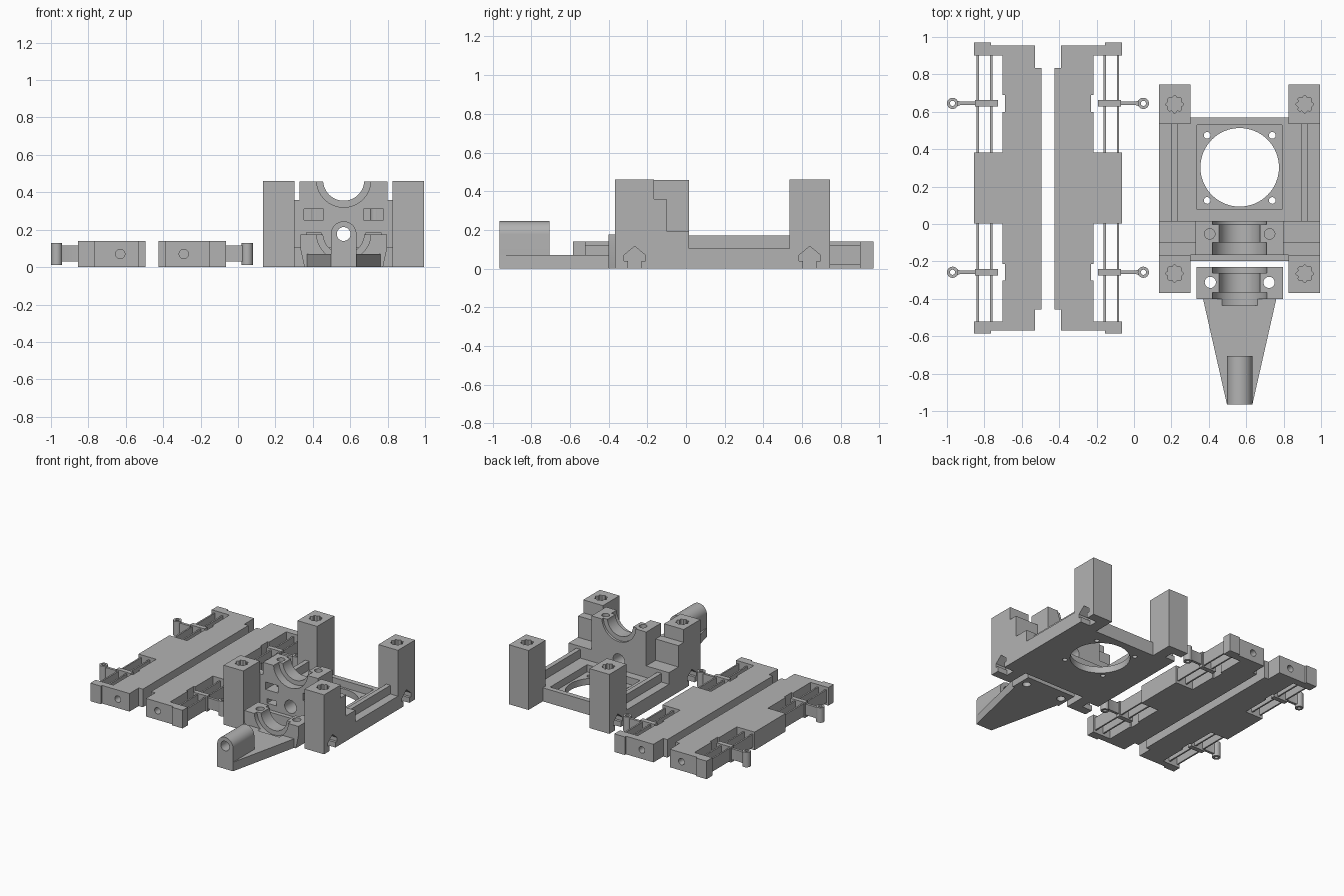
import bpy, bmesh, math
from mathutils import Matrix, Vector

if "Cube" in bpy.data.objects:
    bpy.data.objects.remove(bpy.data.objects["Cube"])

grey = bpy.data.materials.new("plain grey")
grey.use_nodes = True
grey.diffuse_color = (0.45, 0.45, 0.45, 1)
grey.node_tree.nodes["Principled BSDF"].inputs["Base Color"].default_value = grey.diffuse_color
parts = []


def add(name, bm):
    mesh = bpy.data.meshes.new(name)
    bmesh.ops.recalc_face_normals(bm, faces=bm.faces)
    bm.to_mesh(mesh)
    bm.free()
    mesh.materials.append(grey)
    ob = bpy.data.objects.new(name, mesh)
    bpy.context.collection.objects.link(ob)
    parts.append(ob)
    return ob


def prism(name, axis, pts, lo, hi):
    """Extrude a 2D outline along an axis; outlines are yz, xz or xy."""
    place = {"x": lambda a, b, t: (t, a, b),
             "y": lambda a, b, t: (a, t, b),
             "z": lambda a, b, t: (a, b, t)}[axis]
    bm = bmesh.new()
    face = bm.faces.new([bm.verts.new(place(a, b, lo)) for a, b in pts])
    ext = bmesh.ops.extrude_face_region(bm, geom=[face])
    verts = [g for g in ext["geom"] if isinstance(g, bmesh.types.BMVert)]
    bmesh.ops.translate(bm, verts=verts, vec=Vector(place(0, 0, hi - lo)))
    return add(name, bm)


def box(name, x0, x1, y0, y1, z0, z1):
    return prism(name, "z", [(x0, y0), (x1, y0), (x1, y1), (x0, y1)], z0, z1)


def ring(a, b, r, n=32, lobe=0.0):
    out = []
    for i in range(n):
        t = 2 * math.pi * i / n
        q = r + lobe * math.cos(8 * t)
        out.append((a + q * math.cos(t), b + q * math.sin(t)))
    return out


def cut(ob, *cutters):
    for c in cutters:
        mod = ob.modifiers.new("cut", "BOOLEAN")
        mod.operation = "DIFFERENCE"
        mod.solver = "EXACT"
        mod.object = c
        bpy.context.view_layer.objects.active = ob
        bpy.ops.object.modifier_apply(modifier=mod.name)
        parts.remove(c)
        bpy.data.objects.remove(c)


def mirror(ob, centre, name):
    new = ob.copy()
    new.data = ob.data.copy()
    new.name = name
    new.data.transform(Matrix.Translation((2 * centre, 0, 0)) @ Matrix.Scale(-1, 4, (1, 0, 0)))
    new.data.flip_normals()
    bpy.context.collection.objects.link(new)
    parts.append(new)


RAIL_C, CAR = -0.46, 0.565
CLIPS = (0.645, -0.258)

# Slide rail: comb-shaped body with end holes and clip notches
rail = prism("right_rail", "z", [
    (-.855, .97), (-.765, .97), (-.765, .955), (-.53, .955), (-.53, .835),
    (-.495, .835), (-.495, -.457), (-.53, -.457), (-.53, -.57), (-.765, -.57),
    (-.765, -.585), (-.855, -.585), (-.855, -.52), (-.703, -.52), (-.703, .003),
    (-.855, .003), (-.855, .382), (-.703, .382), (-.703, .90), (-.855, .90)], 0, .14)
for y in (-.57, .955):
    cut(rail, prism("cutter", "y", ring(-.63, .07, .025), y - .08, y + .08))
for y in CLIPS:
    cut(rail, box("cutter", -.72, -.69, y - .045, y + .045, -.1, .3))
mirror(rail, RAIL_C, "left_rail")

# Thin flexure strips in the rail openings
for y0, y1 in ((-.525, .008), (.377, .905)):
    for x in (-.835, -.763):
        strip = box("right_flexure", x - .006, x + .006, y0, y1, .02, .12)
        mirror(strip, RAIL_C, "left_flexure")

# Spring clips: slider, arm and round grip
for y in CLIPS:
    slider = box("right_clip_slider", -.85, -.727, y - .018, y + .018, .01, .13)
    arm = prism("right_clip_arm", "z", [(-.955, y - .018), (-.93, y - .01), (-.84, y - .01),
                (-.84, y + .01), (-.93, y + .01), (-.955, y + .018)], .03, .115)
    grip = prism("right_clip_grip", "z", ring(-.97, y, .03, 24), .012, .128)
    cut(grip, prism("cutter", "z", ring(-.97, y, .014, 16), -.1, .3))
    for ob in (slider, arm, grip):
        mirror(ob, RAIL_C, ob.name.replace("right", "left"))

# Carriage base with square recess, round opening and screw holes
base = prism("carriage_base", "z", [
    (.135, -.165), (.303, -.165), (.303, -.197), (.827, -.197), (.827, -.165), (.995, -.165),
    (.995, .535), (.827, .535), (.827, .57), (.303, .57), (.303, .535), (.135, .535)], 0, .105)
cut(base, box("cutter", .338, .792, .078, .53, .05, .3),
    prism("cutter", "z", ring(CAR, .303, .21, 64), -.1, .3))
for sx in (-1, 1):
    for sy in (-1, 1):
        cut(base, prism("cutter", "z", ring(CAR + sx * .174, .3 + sy * .174, .018, 16), -.1, .3))

# Side ribs along the base
rib = box("right_rib", .2, .235, .0, .55, .05, .172)
mirror(rib, CAR, "left_rib")


# Corner towers with lobed top sockets and latch pockets at the foot
def finish_tower(ob, y):
    latch = [(y - .035, -.05), (y + .035, -.05), (y + .035, .04), (y + .055, .04),
             (y + .055, .07), (y, .115), (y - .055, .07), (y - .055, .04), (y - .035, .04)]
    cut(ob, prism("cutter", "z", ring(.217, y, .042, 64, .005), .2, .6),
        prism("cutter", "x", latch, .05, .22))
    mirror(ob, CAR, ob.name.replace("right", "left"))


steps = [(.015, 0), (.015, .195), (-.10, .195), (-.10, .36), (-.165, .36)]
tower = prism("right_front_tower", "x",
              [(-.368, 0)] + steps + [(-.165, .46), (-.368, .46)], .135, .303)
finish_tower(tower, -.265)
finish_tower(box("right_back_tower", .135, .303, .535, .745, 0, .46), .64)
gusset = prism("right_gusset", "x", [(-.165, 0)] + steps, .302, .335)
mirror(gusset, CAR, "left_gusset")


# Stepped half-round seat, wide at both ends and narrow between
def seat(ob, z, y0, y1, y2, y3):
    cut(ob, prism("cutter", "y", ring(CAR, z, .11, 64), y0, y3),
        prism("cutter", "y", ring(CAR, z, .145, 64), y0, y1),
        prism("cutter", "y", ring(CAR, z, .145, 64), y2, y3))


# Upright bearing bracket with nut pockets, bolt holes and shaft hole
bracket = box("bearing_bracket", .33, .80, -.165, .015, 0, .457)
seat(bracket, .465, -.3, -.10, -.003, .1)
cut(bracket, prism("cutter", "y", ring(CAR, .175, .05), -.4, .2))
for s in (-1, 1):
    x = CAR + s * .16
    cut(bracket, prism("cutter", "z", ring(x, -.053, .028, 24), .2, .6),
        box("cutter", x - .053, x + .053, -.3, -.03, .253, .31),
        box("cutter", x - .04, x + .04, -.3, -.05, .15, .185))

# Detached lower bearing cap
cap = prism("bearing_cap", "y", [(.355, 0), (.775, 0), (.797, .1), (.797, .175),
                                 (.333, .175), (.333, .1)], -.40, -.23)
seat(cap, .18, -.6, -.367, -.262, -.1)
for s in (-1, 1):
    cut(cap, prism("cutter", "z", ring(CAR + s * .157, -.312, .03, 24), -.1, .4))

# Tapered arm reaching forward from the cap
arm = prism("tapered_arm", "z", [(.497, -.965), (.633, -.965), (.762, -.395), (.368, -.395)], 0, .07)
cut(arm, prism("cutter", "y", ring(CAR, .18, .145, 64), -.435, -.2))

# Round-topped sleeve at the tip of the arm
arch = [(CAR + .068 * math.cos(math.pi * i / 24), .177 + .068 * math.sin(math.pi * i / 24))
        for i in range(25)]
sleeve = prism("tip_sleeve", "y", [(CAR - .068, 0), (CAR + .068, 0)] + arch, -.965, -.705)
cut(sleeve, prism("cutter", "y", ring(CAR, .177, .037), -1.2, -.5))

# Smooth curved walls, keep edges crisp
bpy.ops.object.select_all(action="DESELECT")
for ob in parts:
    ob.select_set(True)
bpy.context.view_layer.objects.active = parts[0]
bpy.ops.object.shade_smooth_by_angle(angle=math.radians(30))
